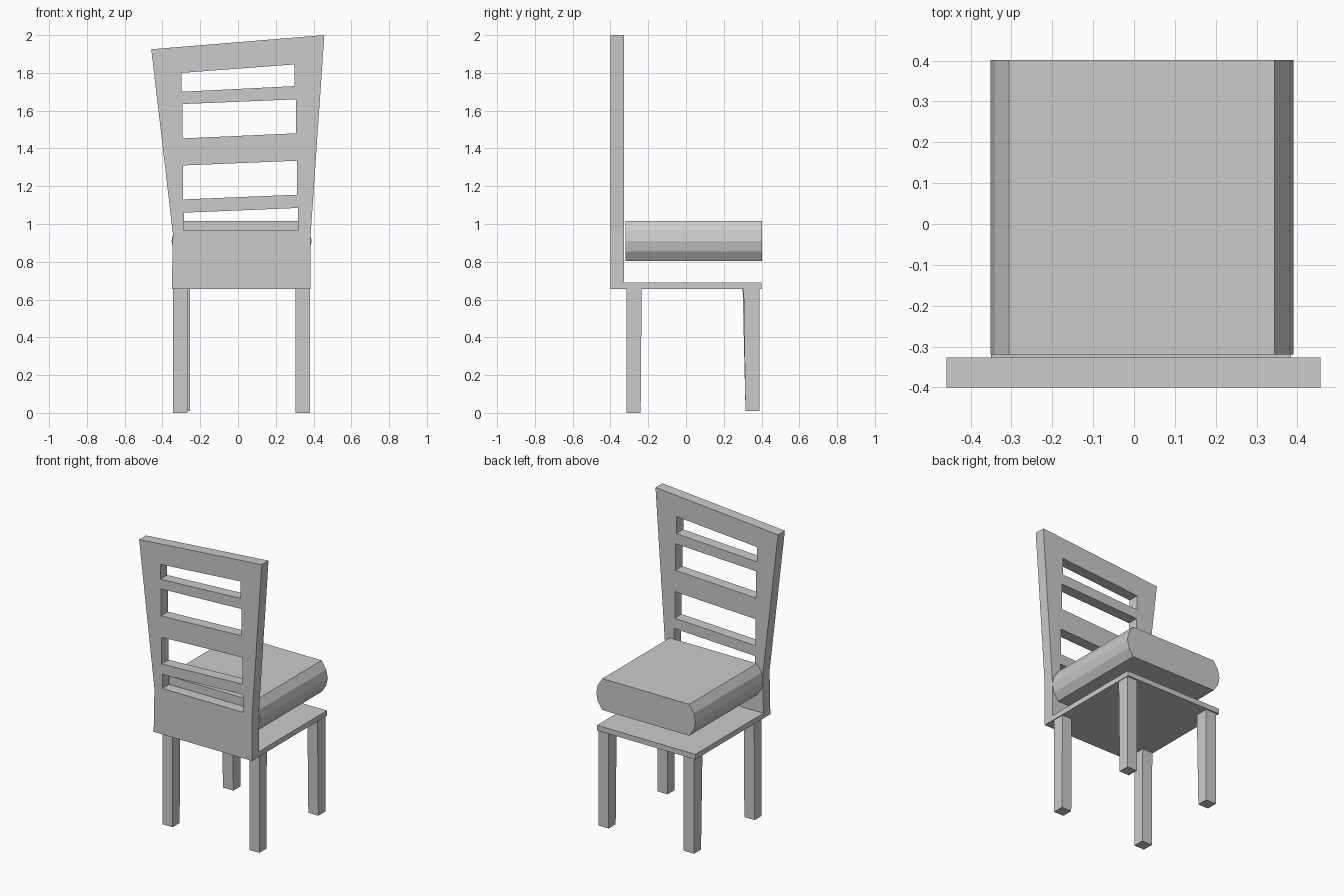
import bpy, bmesh, math

if "Cube" in bpy.data.objects:
    bpy.data.objects.remove(bpy.data.objects["Cube"])


def prism(name, loop_a, loop_b):
    """Solid between two matching loops of 3D points."""
    bm = bmesh.new()
    a = [bm.verts.new(p) for p in loop_a]
    b = [bm.verts.new(p) for p in loop_b]
    bm.faces.new(a)
    bm.faces.new(b)
    n = len(a)
    for i in range(n):
        j = (i + 1) % n
        bm.faces.new((a[i], a[j], b[j], b[i]))
    bmesh.ops.recalc_face_normals(bm, faces=bm.faces)
    mesh = bpy.data.meshes.new(name)
    bm.to_mesh(mesh)
    bm.free()
    obj = bpy.data.objects.new(name, mesh)
    bpy.context.collection.objects.link(obj)
    return obj


def rect(x0, x1, y0, y1, z):
    return [(x0, y0, z), (x1, y0, z), (x1, y1, z), (x0, y1, z)]


# Backrest: slanted outline with four slots, extruded in depth
outline = [(-0.35, 0.655), (0.385, 0.655), (0.385, 0.95),
           (0.457, 2.0), (-0.459, 1.925), (-0.345, 0.95)]
# x left, x right, bottom left, bottom right, top right, top left heights
slots = [(-0.30, 0.30, 1.70, 1.73, 1.845, 1.80),
         (-0.295, 0.307, 1.453, 1.48, 1.66, 1.635),
         (-0.29, 0.313, 1.13, 1.155, 1.335, 1.31),
         (-0.285, 0.318, 0.965, 0.965, 1.085, 1.06)]
curve = bpy.data.curves.new("backrest", 'CURVE')
curve.dimensions = '2D'
curve.fill_mode = 'BOTH'
curve.extrude = 0.0365
loops = [outline] + [[(l, bl), (r, br), (r, tr), (l, tl)]
                     for l, r, bl, br, tr, tl in slots]
for pts in loops:
    spline = curve.splines.new('POLY')
    spline.points.add(len(pts) - 1)
    for point, (x, z) in zip(spline.points, pts):
        point.co = (x, z, 0, 1)
    spline.use_cyclic_u = True
back = bpy.data.objects.new("backrest", curve)
bpy.context.collection.objects.link(back)
back.rotation_euler.x = math.pi / 2
back.location.y = -0.3635
bpy.context.view_layer.objects.active = back
back.select_set(True)
bpy.ops.object.convert(target='MESH')
for poly in back.data.polygons:
    poly.use_smooth = False

# Thin seat board
prism("seat_board", rect(-0.35, 0.385, -0.40, 0.40, 0.655),
      rect(-0.35, 0.385, -0.40, 0.40, 0.69))

# Cushion with faceted round sides, raised above the board
half = [(0.325, 0.805), (0.359, 0.855), (0.371, 0.91),
        (0.359, 0.965), (0.325, 1.017)]
profile = half + [(-x, z) for x, z in reversed(half)]
prism("cushion", [(x + 0.019, -0.32, z) for x, z in profile],
      [(x + 0.019, 0.402, z) for x, z in profile])

# Four slightly uneven legs: bottom x, y ranges and top x, y ranges
legs = {
    "backrest_left_leg": ((-0.345, -0.268, -0.315, -0.24), (-0.345, -0.268, -0.315, -0.235)),
    "backrest_right_leg": ((0.305, 0.38, -0.315, -0.24), (0.305, 0.38, -0.315, -0.235)),
    "far_left_leg": ((-0.333, -0.255, 0.315, 0.39), (-0.333, -0.255, 0.30, 0.39)),
    "far_right_leg": ((0.305, 0.38, 0.315, 0.39), (0.305, 0.38, 0.305, 0.39)),
}
for name, (bottom, top) in legs.items():
    foot = 0.01 if name.startswith("far") else 0.0
    prism(name, rect(*bottom, foot), rect(*top, 0.656))
